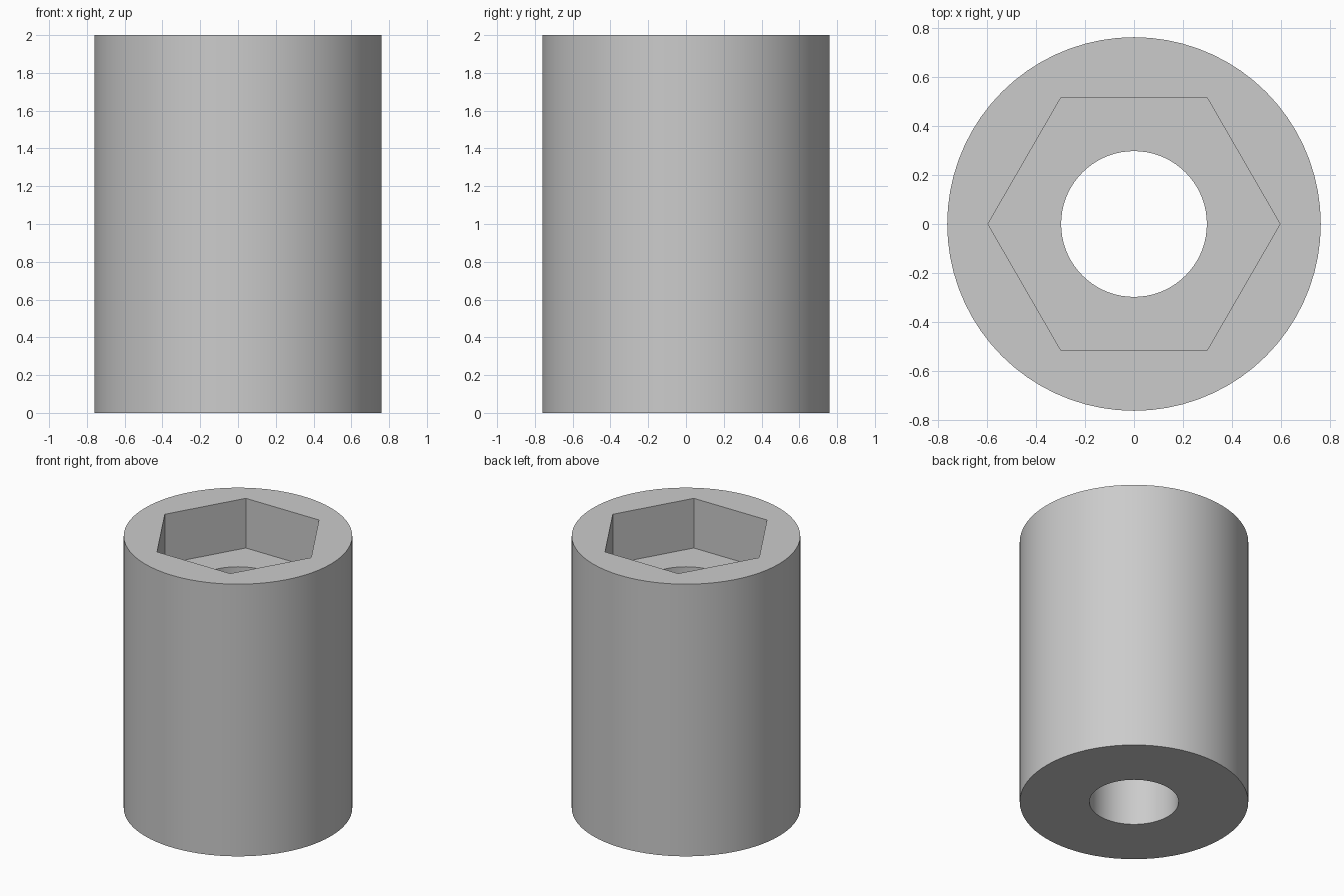
import bpy
import bmesh
from math import cos, pi, radians, tau

cube = bpy.data.objects.get("Cube")
if cube:
    bpy.data.objects.remove(cube, do_unlink=True)

SEGMENTS = 72          # multiple of six, so the hexagon corners fall on vertices
HEIGHT = 2.0
OUTER_RADIUS = 0.761
BORE_RADIUS = 0.297
HEX_RADIUS = 0.595     # centre to corner
POCKET_DEPTH = 0.365


def circle(radius):
    return lambda angle: radius


def hexagon(radius):
    apothem = radius * cos(pi / 6)
    return lambda angle: apothem / cos(angle % (pi / 3) - pi / 6)


def add_ring(bm, shape, z):
    """Closed ring of vertices following a polar shape at height z."""
    ring = []
    for i in range(SEGMENTS):
        angle = tau * i / SEGMENTS
        r = shape(angle)
        ring.append(bm.verts.new((r * cos(angle), r * cos(angle - pi / 2), z)))
    return ring


# Grey metal
metal = bpy.data.materials.new("plain grey")
metal.use_nodes = True
grey = (0.6, 0.6, 0.6, 1.0)
metal.diffuse_color = grey
metal.node_tree.nodes["Principled BSDF"].inputs["Base Color"].default_value = grey

# Sleeve: outer wall, top rim, hexagonal pocket, pocket floor, bore, base
floor = HEIGHT - POCKET_DEPTH
profile = [
    (circle(OUTER_RADIUS), 0),
    (circle(OUTER_RADIUS), HEIGHT),
    (hexagon(HEX_RADIUS), HEIGHT),
    (hexagon(HEX_RADIUS), floor),
    (circle(BORE_RADIUS), floor),
    (circle(BORE_RADIUS), 0),
]
bm = bmesh.new()
rings = [add_ring(bm, shape, z) for shape, z in profile]
for a, b in zip(rings, rings[1:] + rings[:1]):
    for i in range(SEGMENTS):
        j = (i + 1) % SEGMENTS
        bm.faces.new((a[i], a[j], b[j], b[i]))
bmesh.ops.recalc_face_normals(bm, faces=bm.faces[:])

mesh = bpy.data.meshes.new("hex_socket_sleeve")
bm.to_mesh(mesh)
bm.free()
mesh.materials.append(metal)
sleeve = bpy.data.objects.new("hex_socket_sleeve", mesh)
bpy.context.collection.objects.link(sleeve)

# Smooth round walls, sharp rims and hexagon corners
bpy.ops.object.select_all(action="DESELECT")
sleeve.select_set(True)
bpy.context.view_layer.objects.active = sleeve
bpy.ops.object.shade_smooth_by_angle(angle=radians(30))
